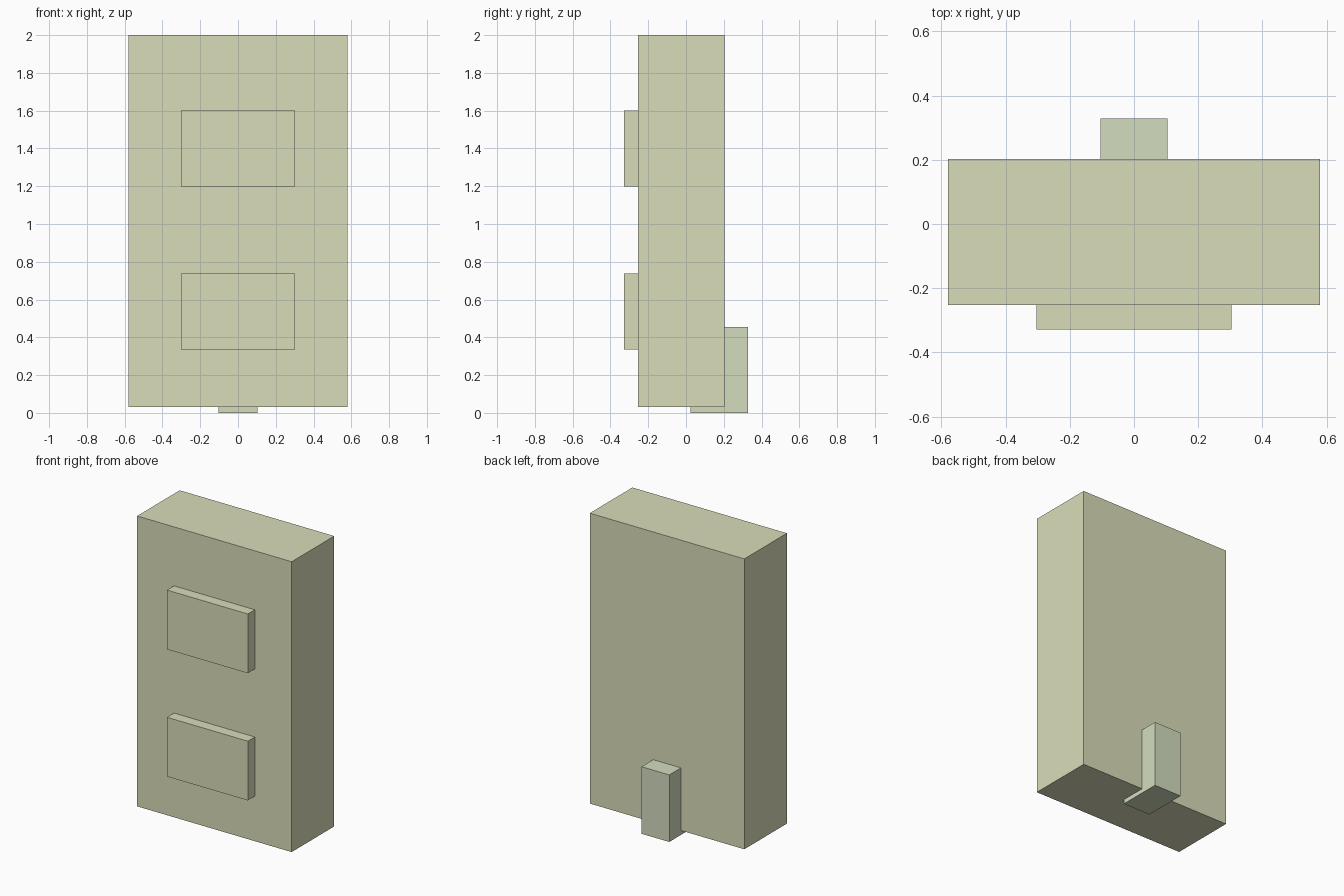
import bpy
import bmesh
from mathutils import Vector

if "Cube" in bpy.data.objects:
    bpy.data.objects.remove(bpy.data.objects["Cube"])


def material(name, color):
    mat = bpy.data.materials.new(name)
    mat.diffuse_color = (*color, 1)
    mat.use_nodes = True
    mat.node_tree.nodes["Principled BSDF"].inputs["Base Color"].default_value = mat.diffuse_color
    return mat


def box(name, low, high, mat):
    """Flat-shaded box spanning two opposite corners."""
    low, high = Vector(low), Vector(high)
    bm = bmesh.new()
    bmesh.ops.create_cube(bm, size=1)
    bmesh.ops.scale(bm, vec=high - low, verts=bm.verts)
    mesh = bpy.data.meshes.new(name)
    bm.to_mesh(mesh)
    bm.free()
    mesh.materials.append(mat)
    obj = bpy.data.objects.new(name, mesh)
    obj.location = (low + high) / 2
    bpy.context.collection.objects.link(obj)
    return obj


cream = material("cream", (0.70, 0.72, 0.49))
pale_green = material("pale_green", (0.65, 0.72, 0.52))

# Main slab
box("body", (-0.58, -0.253, 0.03), (0.58, 0.203, 2.0), cream)

# Two raised panels on the front, slightly sunk into the slab
for name, z in (("lower_panel", 0.335), ("upper_panel", 1.198)):
    box(name, (-0.303, -0.328, z), (0.303, -0.24, z + 0.402), cream)

# Rear foot block, reaching under and into the slab
box("rear_foot", (-0.104, 0.025, 0.0), (0.104, 0.328, 0.455), pale_green)
